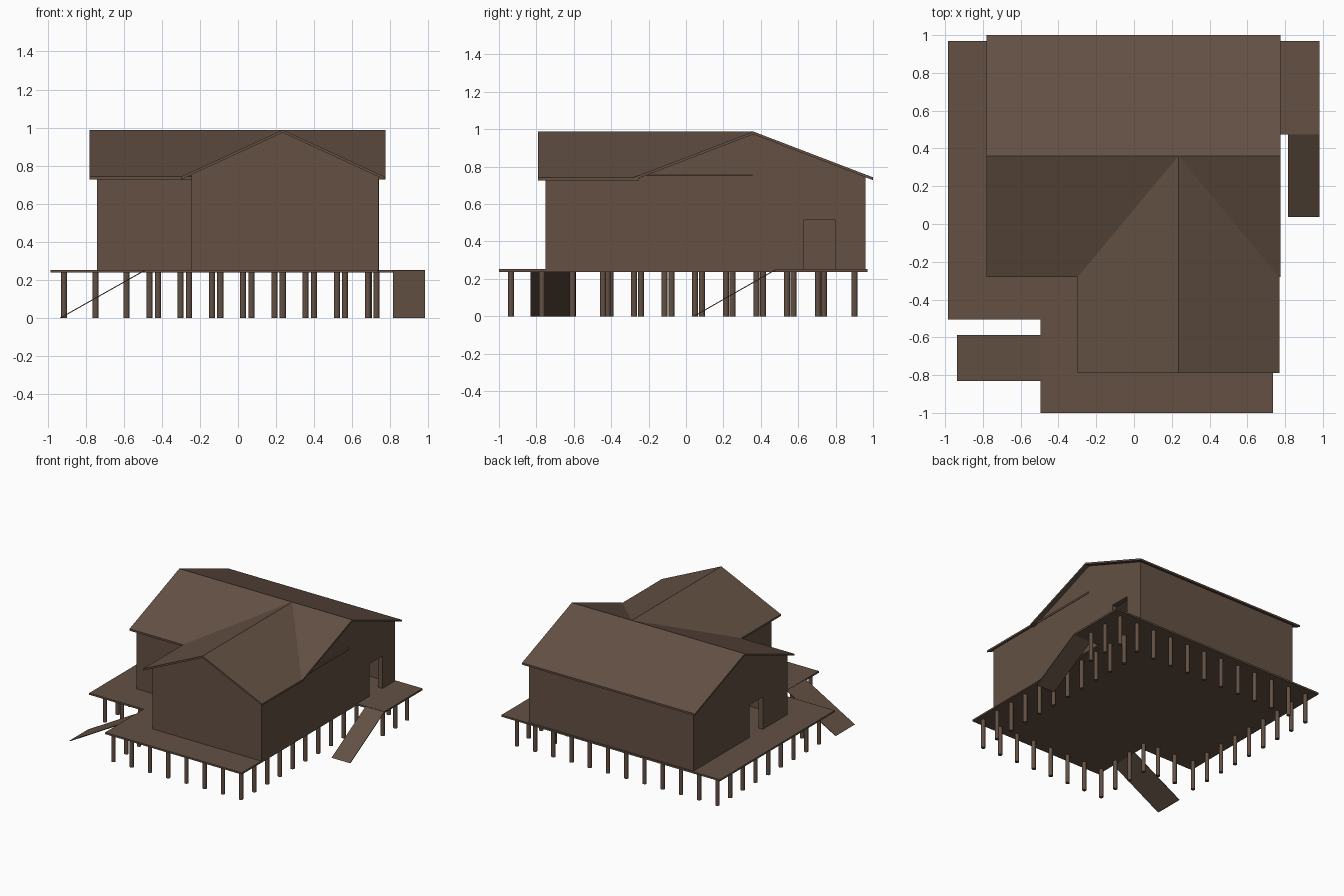
import bpy, bmesh, math

if "Cube" in bpy.data.objects:
    bpy.data.objects.remove(bpy.data.objects["Cube"])

timber = bpy.data.materials.new("brown_timber")
timber.diffuse_color = (0.125, 0.081, 0.057, 1)
timber.use_nodes = True
timber.node_tree.nodes["Principled BSDF"].inputs["Base Color"].default_value = timber.diffuse_color


def finish(name, bm):
    bmesh.ops.recalc_face_normals(bm, faces=bm.faces)
    me = bpy.data.meshes.new(name)
    bm.to_mesh(me)
    bm.free()
    me.materials.append(timber)
    ob = bpy.data.objects.new(name, me)
    bpy.context.collection.objects.link(ob)
    return ob


def prism(name, profile, axis, lo, hi):
    """Extrude a 2D profile along an axis from lo to hi."""
    place = {'x': lambda a, p: (a, p[0], p[1]),
             'y': lambda a, p: (p[0], a, p[1]),
             'z': lambda a, p: (p[0], p[1], a)}[axis]
    bm = bmesh.new()
    ends = [[bm.verts.new(place(a, p)) for p in profile] for a in (lo, hi)]
    for ring in ends:
        bm.faces.new(ring)
    n = len(profile)
    for i in range(n):
        j = (i + 1) % n
        bm.faces.new((ends[0][i], ends[0][j], ends[1][j], ends[1][i]))
    return finish(name, bm)


def boolean(target, tool, op):
    m = target.modifiers.new(op, 'BOOLEAN')
    m.operation, m.object, m.solver = op, tool, 'EXACT'
    bpy.context.view_layer.objects.active = target
    bpy.ops.object.modifier_apply(modifier=m.name)
    bpy.data.objects.remove(tool)


# Roof data: ridge height, centres and slopes of the two gables
RIDGE, THICK = 0.988, 0.015
MAIN_C, MAIN_S = 0.36, 0.383
WING_C, WING_S = 0.235, 0.46


def gable(c, s, lo, hi, floor, drop):
    """House-shaped profile under the roof."""
    top = lambda a: RIDGE - drop - s * abs(a - c)
    return [(lo, floor), (hi, floor), (hi, top(hi)), (c, top(c)), (lo, top(lo))]


def chevron(c, s, lo, hi):
    """Thin folded roof profile."""
    up = [(a, RIDGE - s * abs(a - c)) for a in (lo, c, hi)]
    return up + [(a, z - THICK) for a, z in reversed(up)]


# Walls: two crossing gabled blocks, hollowed, with two doorways
walls = prism("walls", gable(MAIN_C, MAIN_S, -0.245, 0.96, 0.245, 0.008), 'x', -0.74, 0.74)
boolean(walls, prism("wing_block", gable(WING_C, WING_S, -0.245, 0.738, 0.245, 0.009),
                     'y', -0.75, 0.355), 'UNION')
T = 0.04
boolean(walls, prism("main_room", gable(MAIN_C, MAIN_S, -0.245 + T, 0.96 - T, 0.2, 0.025),
                     'x', -0.74 + T, 0.74 - T), 'DIFFERENCE')
boolean(walls, prism("wing_room", gable(WING_C, WING_S, -0.245 + T, 0.738 - T, 0.2, 0.027),
                     'y', -0.75 + T, 0.33), 'DIFFERENCE')
for y0, y1, x0, x1 in ((0.63, 0.80, 0.6, 0.9), (0.07, 0.24, -0.9, -0.6)):
    boolean(walls, prism("doorway", [(y0, 0.2), (y1, 0.2), (y1, 0.515), (y0, 0.515)],
                         'x', x0, x1), 'DIFFERENCE')

# Roofs: the wing roof is trimmed to the wall where it runs under the main roof
prism("main_roof", chevron(MAIN_C, MAIN_S, -0.28, 1.0), 'x', -0.78, 0.775)
prism("wing_roof", chevron(WING_C, WING_S, -0.30, 0.77), 'y', -0.79, -0.25)
prism("wing_roof_back", chevron(WING_C, WING_S, -0.30, 0.748), 'y', -0.25, 0.355)

# Deck and the two boarding ramps
prism("deck", [(-0.985, 0.97), (-0.985, -0.505), (-0.495, -0.505), (-0.495, -1.0),
               (0.735, -1.0), (0.735, 0.475), (0.982, 0.475), (0.982, 0.97)],
      'z', 0.238, 0.252)


def ramp(a_low, a_high):
    d = math.copysign(0.01, a_high - a_low)
    return [(a_low, 0), (a_high, 0.25), (a_high, 0.244), (a_low + d, 0)]


prism("left_ramp", ramp(-0.938, -0.495), 'y', -0.832, -0.588)
prism("right_ramp", ramp(0.037, 0.475), 'x', 0.815, 0.982)

# Posts around the deck edge
S = 0.164
spots = [(-0.913 + S * i, 0.90) for i in range(12)]              # back row
spots += [(-0.465 + S * i, -0.935) for i in range(8)]            # front row
spots += [(-0.913, 0.90 - 0.163 * i) for i in range(1, 9)]       # left row
spots += [(-0.913 + S * i, -0.42) for i in range(1, 3)]          # left deck front
spots += [(-0.465, -0.935 + S * i) for i in range(1, 4)]         # wing deck left
spots += [(0.687, -0.935 + S * i) for i in range(1, 11)]         # right row
spots += [(0.90, 0.90 - 0.163 * i) for i in range(1, 3)]         # right landing
bm = bmesh.new()
for x, y in spots:
    ring = bmesh.ops.create_cone(bm, cap_ends=True, segments=12, radius1=0.016,
                                 radius2=0.016, depth=0.24)
    bmesh.ops.translate(bm, verts=ring['verts'], vec=(x, y, 0.12))
finish("posts", bm)
